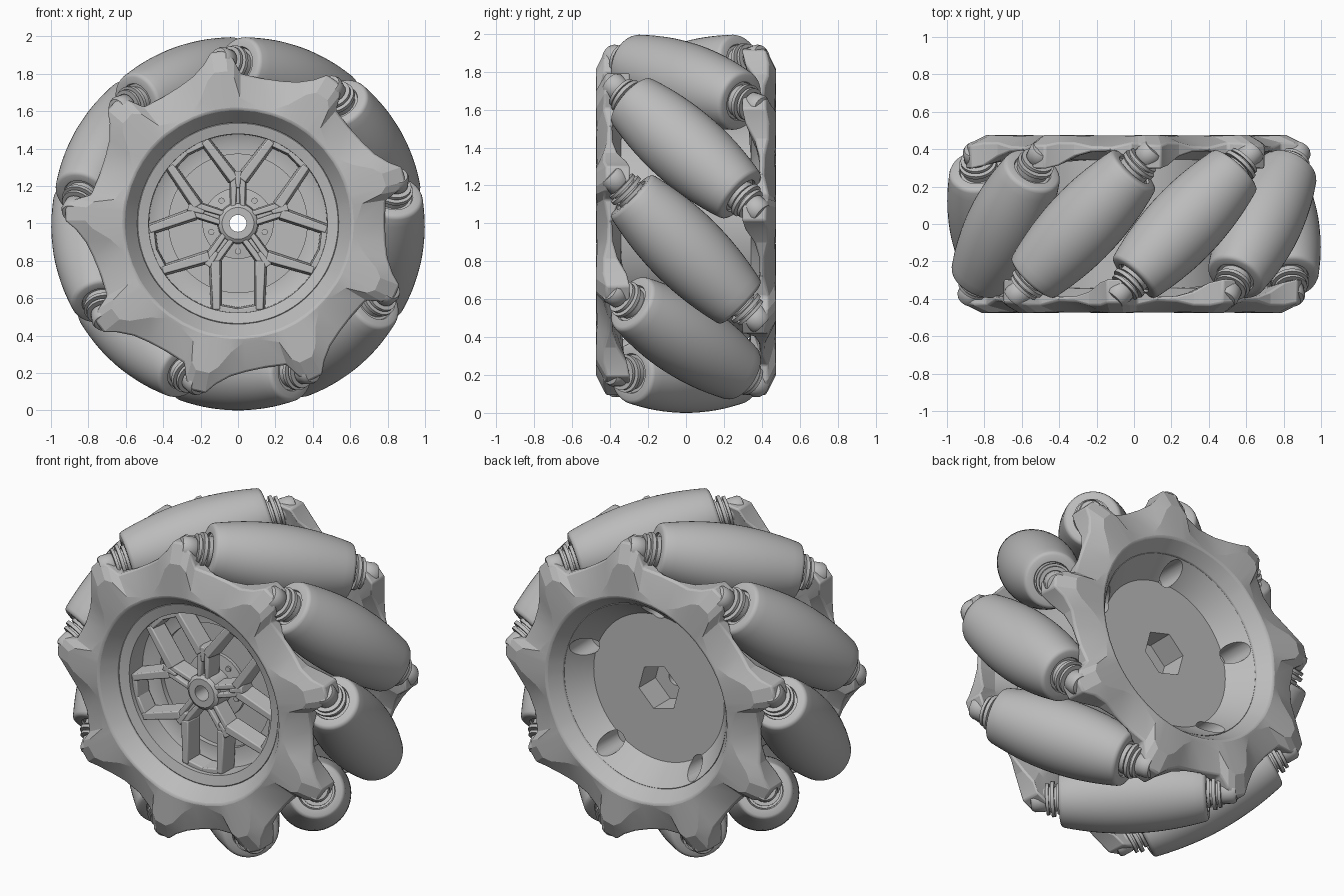
import bpy, bmesh
from math import sin, cos, pi, radians, sqrt
from mathutils import Matrix, Vector

if "Cube" in bpy.data.objects:
    bpy.data.objects.remove(bpy.data.objects["Cube"], do_unlink=True)

grey = bpy.data.materials.new("plain grey")
grey.use_nodes = True
grey.diffuse_color = (0.5, 0.5, 0.5, 1)
grey.node_tree.nodes["Principled BSDF"].inputs["Base Color"].default_value = (0.5, 0.5, 0.5, 1)

CENTRE = Matrix.Translation((0, 0, 1))
TURN_Y = Matrix.Rotation(-pi / 2, 4, 'X')
ALONG_Y = CENTRE @ TURN_Y
COUNT = 9          # rollers
AXIS_R = 0.792     # distance of roller centre from wheel axis
HALF = 0.41        # half length of a roller body


def polar(r, deg, y):
    return Vector((r * cos(radians(deg)), y, r * sin(radians(deg))))


def select(obj):
    bpy.ops.object.select_all(action='DESELECT')
    obj.select_set(True)
    bpy.context.view_layer.objects.active = obj


def make(name, bm, matrix=CENTRE, angle=35):
    bmesh.ops.recalc_face_normals(bm, faces=bm.faces)
    mesh = bpy.data.meshes.new(name)
    bm.to_mesh(mesh)
    bm.free()
    mesh.materials.append(grey)
    mesh.transform(matrix)
    obj = bpy.data.objects.new(name, mesh)
    bpy.context.collection.objects.link(obj)
    select(obj)
    bpy.ops.object.shade_smooth_by_angle(angle=radians(angle))
    return obj


def loft(loops, wrap=False, cap=False):
    """Skin closed loops of points one after another."""
    bm = bmesh.new()
    rings = [[bm.verts.new(p) for p in loop] for loop in loops]
    n = len(rings[0])
    pairs = list(zip(rings, rings[1:])) + ([(rings[-1], rings[0])] if wrap else [])
    for a, b in pairs:
        for i in range(n):
            j = (i + 1) % n
            bm.faces.new((a[i], a[j], b[j], b[i]))
    if cap:
        bm.faces.new(rings[0])
        bm.faces.new(rings[-1])
    return bm


def lathe(profile, sides=48, **kw):
    """Turn (radius, height) pairs around local z."""
    return loft([[(r * cos(2 * pi * i / sides), r * sin(2 * pi * i / sides), h)
                  for i in range(sides)] for r, h in profile], **kw)


def bevel(obj, width, angle):
    mod = obj.modifiers.new("soft edges", 'BEVEL')
    mod.width, mod.segments = width, 2
    mod.limit_method, mod.angle_limit = 'ANGLE', radians(angle)


def cut(obj, cutter):
    select(obj)
    mod = obj.modifiers.new("cut", 'BOOLEAN')
    mod.operation, mod.object, mod.solver = 'DIFFERENCE', cutter, 'EXACT'
    bpy.ops.object.modifier_apply(modifier=mod.name)
    bpy.data.objects.remove(cutter, do_unlink=True)


def bar(bm, p, q, y0, w0, w1):
    """Add a tapered bar between two (radius, angle) points, with its front at y0."""
    a, b = polar(*p, 0), polar(*q, 0)
    d = (b - a).normalized()
    side = Vector((-d.z, 0, d.x))
    ends = []
    for c, w in ((a, w0), (b, w1)):
        ends.append([bm.verts.new(c + side * w * sx + Vector((0, y, 0)))
                     for sx, y in ((-.5, -.24), (-.32, y0), (.32, y0), (.5, -.24))])
    for i in range(4):
        j = (i + 1) % 4
        bm.faces.new((ends[0][i], ends[0][j], ends[1][j], ends[1][i]))
    bm.faces.new(ends[0])
    bm.faces.new(ends[1])


# Hub body: front dish, barrel and rear cone turned as one closed profile
body = make("hub_body", lathe([
    (.045, -.35), (.085, -.35), (.105, -.335), (.11, -.22), (.19, -.21), (.19, -.19),
    (.37, -.19), (.37, -.22), (.43, -.22), (.475, -.24), (.478, -.365), (.535, -.38),
    (.575, -.35), (.575, .36), (.545, .393), (.44, .26), (.045, .26)],
    sides=96, wrap=True), ALONG_Y)

# Hexagonal drive socket and round holes in the rear cone
cut(body, make("hex_cutter", lathe([(.14, .1), (.14, .4)], sides=6, cap=True),
               ALONG_Y @ Matrix.Rotation(radians(15), 4, 'Z')))
for k in range(5):
    place = CENTRE @ Matrix.Translation(polar(.483, 18 + 72 * k, 0)) @ TURN_Y
    cut(body, make("hole_cutter", lathe([(.058, .17), (.058, .6)], sides=24, cap=True), place))
select(body)
bpy.ops.object.shade_smooth_by_angle(angle=radians(30))

# Forked spokes, closed into five window frames
bm = bmesh.new()
for k in range(5):
    a = 90 + 72 * k
    for s in (-1, 1):
        bar(bm, (.09, a + s * 16), (.26, a + s * 5), -.34, .04, .05)
        bar(bm, (.235, a + s * 5), (.475, a + s * 22), -.345, .075, .06)
        bar(bm, (.468, a + s * 20), (.475, a + s * 36.5), -.34, .05, .05)
    bar(bm, (.09, a), (.25, a), -.315, .06, .06)
    bar(bm, (.19, a), (.28, a), -.345, .03, .06)
bevel(make("spokes", bm), .006, 30)

# Small screws around the hub
for k in range(5):
    place = CENTRE @ Matrix.Translation(polar(.15, 54 + 72 * k, 0)) @ TURN_Y
    make("hub_screw", lathe([(.016, -.225), (.016, -.2)], sides=16, cap=True), place)

# Lugged side plates: offset, outer radius, outer front y, outer back y, lug amount
SECTOR = [(-7, .80, -.435, -.35, .2), (-4.5, .875, -.43, -.30, .8), (-2, .925, -.42, -.295, 1),
          (3, .925, -.42, -.295, 1), (6, .87, -.435, -.31, .8), (11, .82, -.435, -.36, .3),
          (17, .795, -.415, -.385, 0), (25, .785, -.41, -.39, 0)]
for name, turn, inner in (("front_plate", 0, (.535, -.38)), ("back_plate", pi, (.545, -.393))):
    loops = [[] for _ in range(7)]
    for k in range(COUNT):
        for off, r, front, back, lug in SECTOR:
            points = [inner, (.61, -.475), (.635 + .18 * lug, -.468 - .007 * lug), (r, front),
                      (r, back), (.68 + .09 * lug, -.39 + .06 * lug), (.572, -.34)]
            for loop, (pr, py) in zip(loops, points):
                loop.append(polar(pr, 96 + 40 * k + off, py))
    plate = make(name, loft(loops, wrap=True), CENTRE @ Matrix.Rotation(turn, 4, 'Z'), 12)
    bevel(plate, .015, 45)

# Barrel rollers at 45 degrees, with washers, pins and lug bosses at both ends
steps = [.39 * (i / 8 - 1) for i in range(17)]
crown = [(1 - sqrt(AXIS_R ** 2 + s * s / 2), s) for s in steps]
end_r = crown[0][0]
lip = [(.10, HALF - .012), (.105, HALF), (end_r - .02, HALF), (end_r - .006, HALF - .007)]
roller_profile = [(r, -s) for r, s in lip] + crown + lip[::-1]
fitting = [(.085, .39), (.085, .425), (.07, .425), (.07, .437), (.10, .437), (.10, .457),
           (.07, .457), (.07, .468), (.088, .468), (.088, .485), (.06, .485), (.06, .51)]
boss = [(.06, .485), (.068, .493), (.068, .55), (.058, .568), (.03, .572)]
for k in range(COUNT):
    a = 270 + 40 * k
    t = radians(a)
    axis = Vector((sin(t), 1, -cos(t))).normalized()
    place = (CENTRE @ Matrix.Translation(polar(AXIS_R, a, 0))
             @ axis.to_track_quat('Z', 'Y').to_matrix().to_4x4())
    make("roller", lathe(roller_profile, cap=True), place, 50)
    for end in (-1, 1):
        make("roller_pin", lathe([(r, end * s) for r, s in fitting], sides=32, cap=True), place)
        make("lug_boss", lathe([(r, end * s) for r, s in boss], sides=24, cap=True), place, 50)
